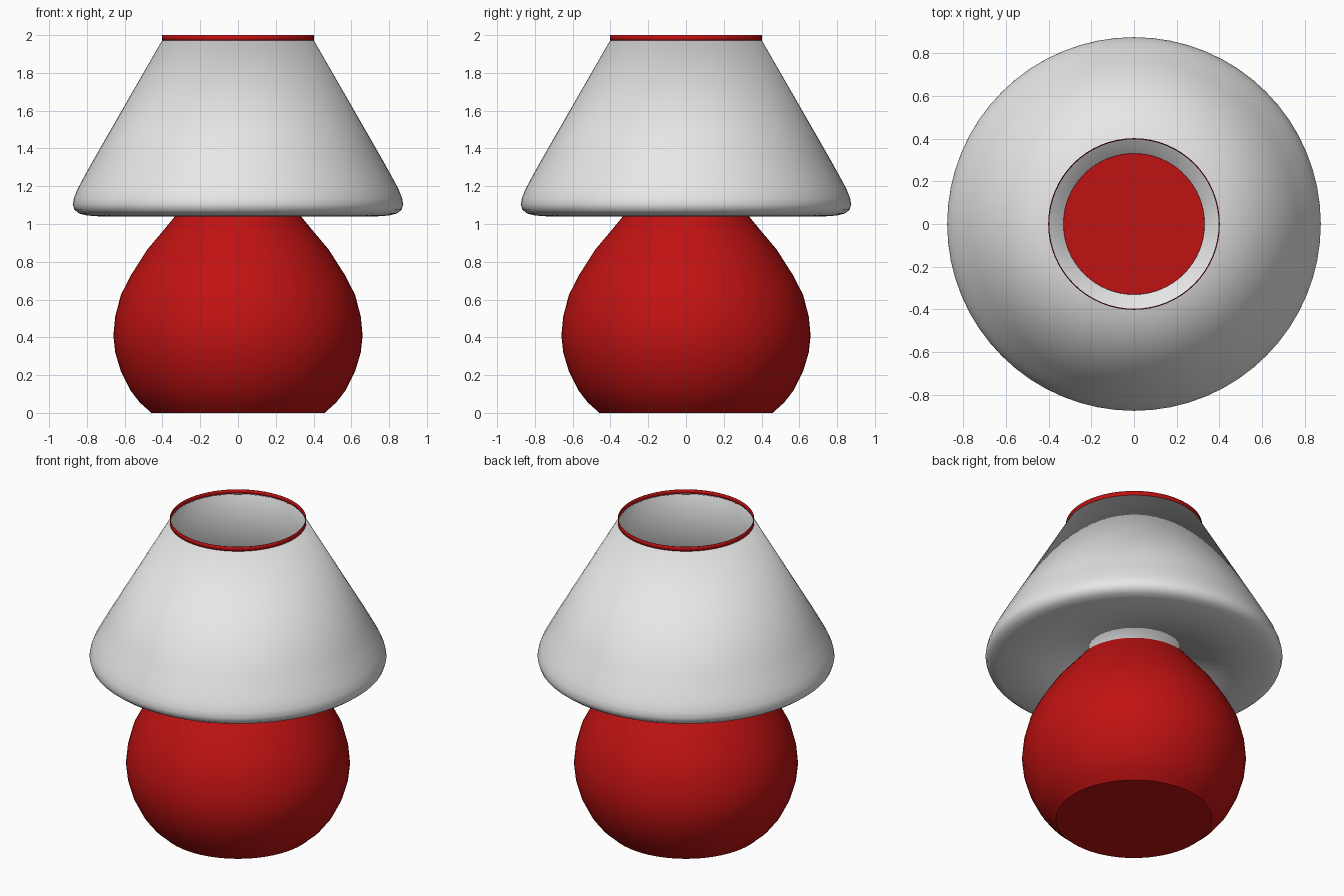
import bpy
import bmesh
import math

cube = bpy.data.objects.get("Cube")
if cube:
    bpy.data.objects.remove(cube, do_unlink=True)


def make_material(name, colour):
    mat = bpy.data.materials.new(name)
    mat.use_nodes = True
    mat.diffuse_color = colour
    mat.node_tree.nodes["Principled BSDF"].inputs["Base Color"].default_value = colour
    return mat


def lathe(name, profile, mat, thickness=0, sides=64, sharp=40):
    """Spin an (radius, height) profile, listed bottom to top, around z."""
    bm = bmesh.new()
    verts = [bm.verts.new((r, 0, z)) for r, z in profile]
    edges = [bm.edges.new(pair) for pair in zip(verts, verts[1:])]
    bmesh.ops.spin(bm, geom=verts + edges, cent=(0, 0, 0), axis=(0, 0, 1),
                   angle=math.tau, steps=sides, use_duplicate=False)
    bmesh.ops.remove_doubles(bm, verts=bm.verts, dist=0.0005)
    bmesh.ops.recalc_face_normals(bm, faces=bm.faces)
    mesh = bpy.data.meshes.new(name)
    bm.to_mesh(mesh)
    bm.free()
    mesh.materials.append(mat)
    obj = bpy.data.objects.new(name, mesh)
    bpy.context.collection.objects.link(obj)
    if thickness:
        wall = obj.modifiers.new("wall", "SOLIDIFY")
        wall.thickness = thickness
        wall.offset = -1
    bpy.ops.object.select_all(action="DESELECT")
    obj.select_set(True)
    bpy.context.view_layer.objects.active = obj
    bpy.ops.object.shade_smooth_by_angle(angle=math.radians(sharp))
    return obj


red = make_material("glossy red", (0.53, 0.006, 0.006, 1))
white = make_material("shade white", (0.8, 0.8, 0.8, 1))

# Rounded lamp body, closed at both ends
lathe("lamp_base", [
    (0, 0), (0.46, 0), (0.475, 0.015), (0.52, 0.055), (0.57, 0.12), (0.62, 0.22),
    (0.65, 0.32), (0.66, 0.41), (0.65, 0.51), (0.62, 0.625), (0.566, 0.73),
    (0.48, 0.865), (0.40, 0.96), (0.33, 1.045), (0, 1.045)], red)

# Hollow conical shade with a rolled lower edge and a floor around the neck
lathe("lamp_shade", [
    (0.325, 1.04), (0.73, 1.04), (0.80, 1.045), (0.84, 1.055), (0.866, 1.075),
    (0.875, 1.105), (0.868, 1.14), (0.85, 1.185), (0.815, 1.25), (0.765, 1.34),
    (0.40, 1.975)], white, thickness=0.004)

# Thin trim band around the top opening
lathe("top_trim", [(0.402, 1.97), (0.402, 2.0)], red, thickness=0.004)
